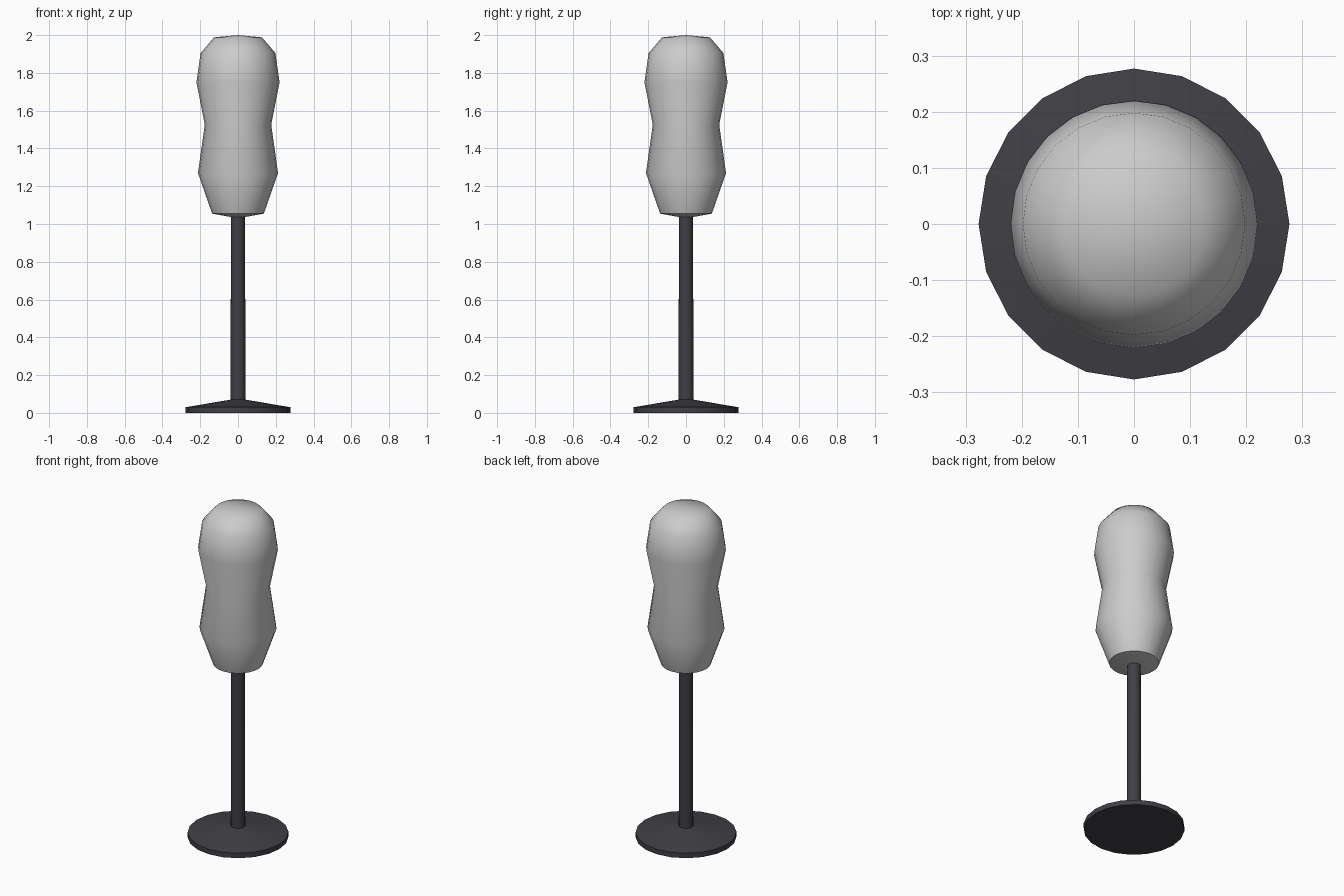
import bpy, bmesh
from math import pi, sin, cos, radians

if "Cube" in bpy.data.objects:
    bpy.data.objects.remove(bpy.data.objects["Cube"])


def lathe(name, profile, sides, angle, color=None):
    """Revolve (radius, z) points around z; the end points lie on the axis."""
    bm = bmesh.new()
    rings = []
    for r, z in profile[1:-1]:
        rings.append([bm.verts.new((r * cos(2 * pi * i / sides), r * sin(2 * pi * i / sides), z))
                      for i in range(sides)])
    bottom = bm.verts.new((0, 0, profile[0][1]))
    top = bm.verts.new((0, 0, profile[-1][1]))
    for i in range(sides):
        j = (i + 1) % sides
        bm.faces.new((bottom, rings[0][j], rings[0][i]))
        bm.faces.new((top, rings[-1][i], rings[-1][j]))
        for a, b in zip(rings, rings[1:]):
            bm.faces.new((a[i], a[j], b[j], b[i]))
    mesh = bpy.data.meshes.new(name)
    bm.to_mesh(mesh)
    bm.free()
    obj = bpy.data.objects.new(name, mesh)
    bpy.context.collection.objects.link(obj)
    bpy.ops.object.select_all(action='DESELECT')
    obj.select_set(True)
    bpy.context.view_layer.objects.active = obj
    bpy.ops.object.shade_smooth_by_angle(angle=radians(angle))
    if color:
        mat = bpy.data.materials.new(name)
        mat.diffuse_color = color
        mat.use_nodes = True
        mat.node_tree.nodes["Principled BSDF"].inputs["Base Color"].default_value = mat.diffuse_color
        mesh.materials.append(mat)
    return obj


DARK = (0.05, 0.05, 0.06, 1)

# Floor base and pole in one turned piece
lathe("stand", [(0, 0), (0.277, 0), (0.277, 0.03), (0.04, 0.07), (0.037, 1.06), (0, 1.06)],
      20, 40, DARK)

# Padded punching bag with a narrow waist
lathe("bag", [(0, 1.03), (0.137, 1.055), (0.212, 1.27), (0.176, 1.525), (0.22, 1.75),
              (0.198, 1.905), (0.127, 1.988), (0, 2.0)], 24, 60)
